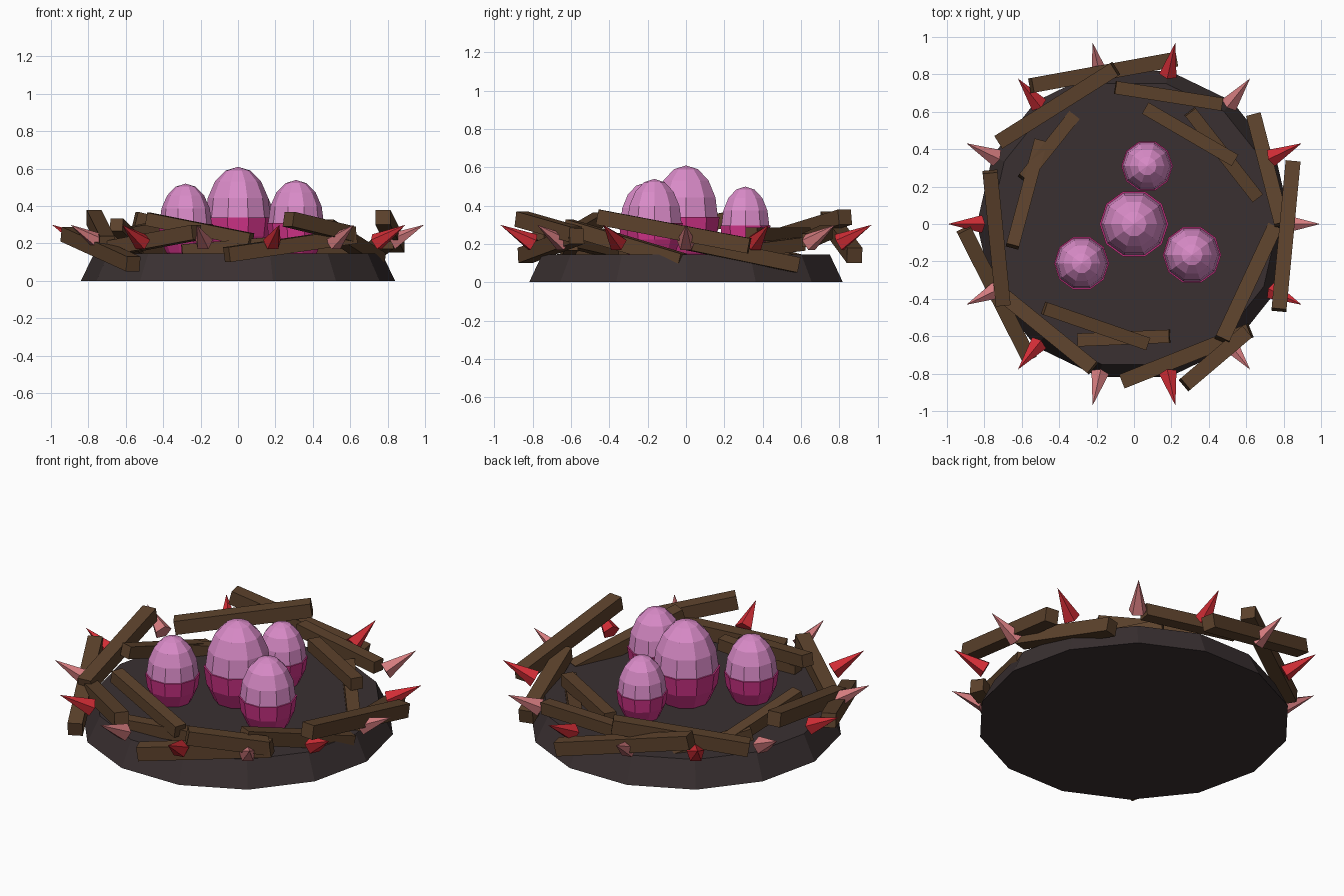
import bpy, bmesh, math
from mathutils import Vector, Matrix

if "Cube" in bpy.data.objects:
    bpy.data.objects.remove(bpy.data.objects["Cube"])


def material(name, rgb):
    m = bpy.data.materials.new(name)
    m.diffuse_color = (*rgb, 1)
    m.use_nodes = True
    m.node_tree.nodes["Principled BSDF"].inputs["Base Color"].default_value = m.diffuse_color
    return m


EARTH = material("dark_earth", (0.042, 0.030, 0.031))
WOOD = material("brown_wood", (0.107, 0.054, 0.025))
EGG = material("light_pink", (0.70, 0.26, 0.58))
SHELL = material("magenta", (0.67, 0.035, 0.26))
RED = material("red", (0.64, 0.026, 0.036))
ROSE = material("rose", (0.66, 0.20, 0.21))


def finish(name, bm, mat):
    bmesh.ops.recalc_face_normals(bm, faces=bm.faces)
    mesh = bpy.data.meshes.new(name)
    bm.to_mesh(mesh)
    bm.free()
    mesh.materials.append(mat)
    ob = bpy.data.objects.new(name, mesh)
    bpy.context.collection.objects.link(ob)
    return ob


def lathe(name, profile, sides, centre, mat):
    """Stack of flat-sided rings; a zero radius makes a pole."""
    bm = bmesh.new()
    rings = []
    for r, z in profile:
        if r < 1e-5:
            rings.append([bm.verts.new((centre[0], centre[1], z))])
        else:
            rings.append([bm.verts.new((centre[0] + r * math.cos(math.tau * i / sides),
                                        centre[1] + r * math.sin(math.tau * i / sides), z))
                          for i in range(sides)])
    for a, b in zip(rings, rings[1:]):
        for i in range(sides):
            j = (i + 1) % sides
            quad = [a[i % len(a)], a[j % len(a)], b[j % len(b)], b[i % len(b)]]
            bm.faces.new(list(dict.fromkeys(quad)))
    for ring in (rings[0], rings[-1]):
        if len(ring) > 1:
            bm.faces.new(ring)
    return finish(name, bm, mat)


def stick(name, a, b, width):
    """Square beam between two end points."""
    a, b = Vector(a), Vector(b)
    d = b - a
    rot = d.to_track_quat('X', 'Z').to_matrix().to_4x4()
    bm = bmesh.new()
    bmesh.ops.create_cube(bm, size=1, matrix=Matrix.Translation((a + b) / 2) @ rot
                          @ Matrix.Diagonal((d.length, width, width, 1)))
    return finish(name, bm, WOOD)


def spike(name, angle, mat):
    """Small five-sided cone leaning outward and up."""
    out = Vector((math.cos(angle), math.sin(angle), 0))
    base, tip = out * 0.82 + Vector((0, 0, 0.205)), out * 0.995 + Vector((0, 0, 0.30))
    d = tip - base
    bm = bmesh.new()
    bmesh.ops.create_cone(bm, cap_ends=True, segments=5, radius1=0.05, radius2=0, depth=d.length,
                          matrix=Matrix.Translation((base + tip) / 2)
                          @ d.to_track_quat('Z', 'Y').to_matrix().to_4x4())
    return finish(name, bm, mat)


# Nest mound
lathe("nest_base", [(0.84, 0), (0.77, 0.145)], 14, (0, 0), EARTH)

# Ring of thorns in alternating colours
for i in range(14):
    spike(f"thorn_{i}", math.tau * i / 14, RED if i % 2 else ROSE)

# Eggs: stretched sphere with a slightly wider lower shell (x, y, centre z, scale)
for i, (x, y, c, s) in enumerate([(0, 0, 0.34, 1.0), (-0.28, -0.21, 0.304, 0.8),
                                  (0.31, -0.165, 0.31, 0.85), (0.07, 0.31, 0.297, 0.75)]):
    def arc(k0, k1, grow):
        return [(0.175 * s * grow * math.sin(k * math.pi / 8),
                 c + 0.27 * s * math.cos(k * math.pi / 8)) for k in range(k0, k1 + 1)]
    lathe(f"egg_{i}", arc(0, 4, 1.0), 10, (x, y), EGG)
    lathe(f"egg_shell_{i}", arc(4, 7, 1.05), 10, (x, y), SHELL)

# Outer woven sticks
OUTER = [
    ((-0.55, 0.74, 0.33), (0.22, 0.88, 0.14)),
    ((-0.72, 0.44, 0.22), (-0.10, 0.83, 0.34)),
    ((0.64, 0.58, 0.09), (0.79, 0.00, 0.21)),
    ((0.85, 0.33, 0.19), (0.775, -0.46, 0.34)),
    ((0.75, -0.02, 0.11), (0.47, -0.62, 0.29)),
    ((0.62, -0.57, 0.24), (-0.06, -0.84, 0.14)),
    ((0.60, -0.58, 0.25), (0.27, -0.86, 0.33)),
    ((-0.70, -0.38, 0.17), (-0.22, -0.77, 0.26)),
    ((-0.91, -0.03, 0.25), (-0.56, -0.72, 0.09)),
    ((-0.77, 0.28, 0.34), (-0.70, -0.43, 0.20)),
]
for i, (a, b) in enumerate(OUTER):
    stick(f"outer_stick_{i}", a, b, 0.08)

# Inner sticks
INNER = [
    ((-0.10, 0.73, 0.26), (0.47, 0.64, 0.22)),
    ((0.06, 0.62, 0.25), (0.54, 0.34, 0.25)),
    ((0.30, 0.60, 0.20), (0.66, 0.14, 0.14)),
    ((0.19, -0.60, 0.20), (-0.30, -0.62, 0.16)),
    ((-0.48, -0.45, 0.33), (0.07, -0.64, 0.22)),
    ((-0.50, 0.44, 0.15), (-0.65, -0.12, 0.30)),
    ((-0.32, 0.58, 0.11), (-0.59, 0.24, 0.20)),
]
for i, (a, b) in enumerate(INNER):
    stick(f"inner_stick_{i}", a, b, 0.07)
